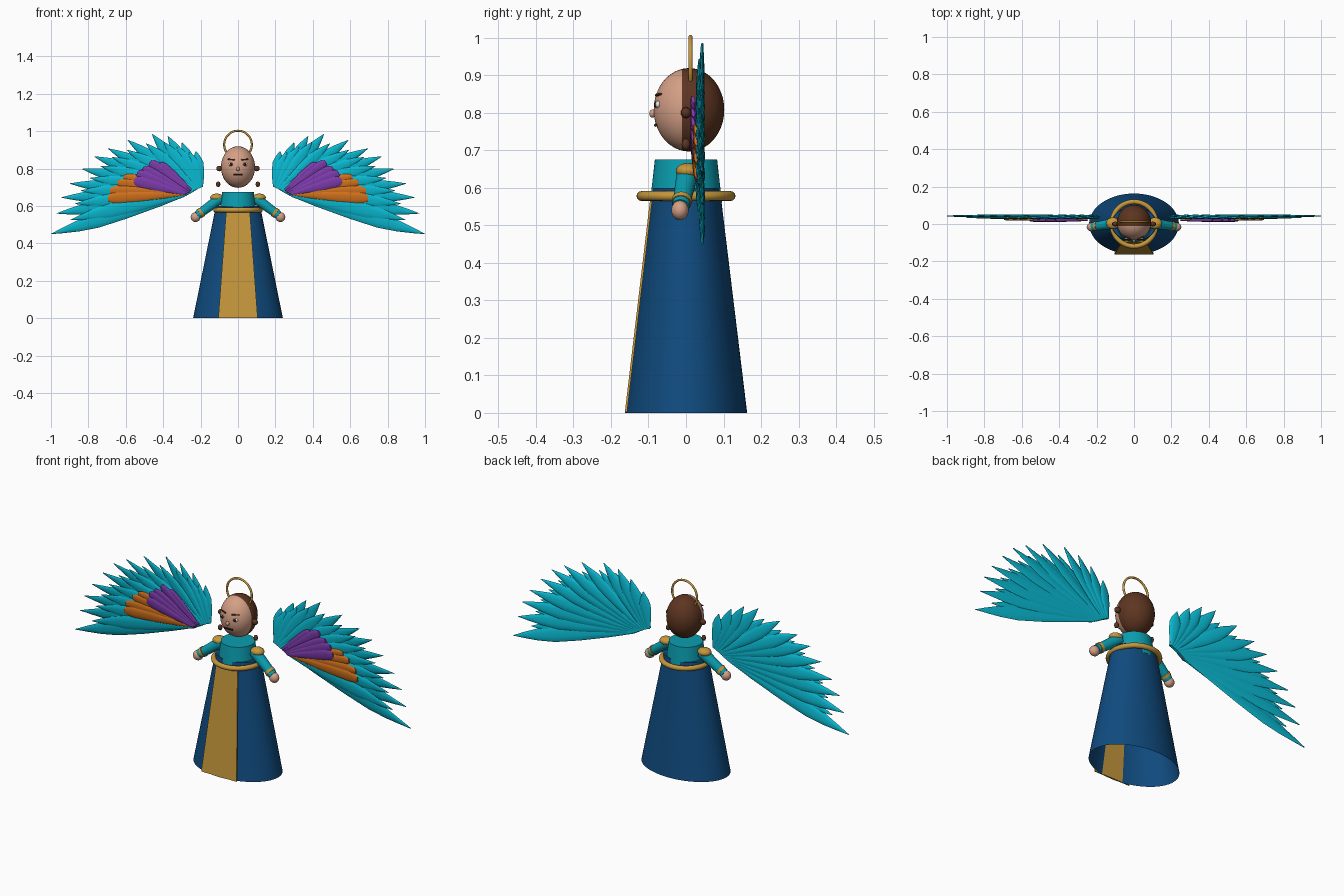
import bpy, bmesh, math
from mathutils import Vector, Matrix

if "Cube" in bpy.data.objects:
    bpy.data.objects.remove(bpy.data.objects["Cube"])


def mat(name, r, g, b):
    m = bpy.data.materials.new(name)
    m.diffuse_color = (r, g, b, 1)
    m.use_nodes = True
    m.node_tree.nodes["Principled BSDF"].inputs["Base Color"].default_value = m.diffuse_color
    return m


CYAN = mat("cyan feather", 0.003, 0.50, 0.66)
TEAL = mat("teal cloth", 0.003, 0.34, 0.43)
BLUE = mat("deep blue", 0.005, 0.07, 0.21)
GOLD = mat("gold", 0.56, 0.31, 0.045)
SKIN = mat("skin", 0.66, 0.35, 0.24)
HAIR = mat("brown hair", 0.11, 0.035, 0.015)
PURPLE = mat("purple feather", 0.21, 0.045, 0.42)
ORANGE = mat("orange feather", 0.66, 0.17, 0.012)
DARK = mat("dark features", 0.03, 0.012, 0.01)
WHITE = mat("eye white", 0.8, 0.78, 0.74)


def finish(name, bm, *mats, angle=40):
    bmesh.ops.recalc_face_normals(bm, faces=bm.faces)
    me = bpy.data.meshes.new(name)
    bm.to_mesh(me)
    bm.free()
    for m in mats:
        me.materials.append(m)
    me.shade_smooth()
    me.set_sharp_from_angle(angle=math.radians(angle))
    ob = bpy.data.objects.new(name, me)
    bpy.context.collection.objects.link(ob)
    return ob


def loft(bm, rings, cap_start=True, cap_end=True):
    """Skin a list of equal-length point rings."""
    vs = [[bm.verts.new(p) for p in ring] for ring in rings]
    n = len(vs[0])
    for a, b in zip(vs, vs[1:]):
        for i in range(n):
            j = (i + 1) % n
            bm.faces.new((a[i], a[j], b[j], b[i]))
    if cap_start:
        bm.faces.new(vs[0])
    if cap_end:
        bm.faces.new(vs[-1])


def oval(rx, ry, z, n=64):
    return [(rx * math.cos(2 * math.pi * i / n), ry * math.sin(2 * math.pi * i / n), z) for i in range(n)]


def ball(name, m, loc, r, seg=24):
    bm = bmesh.new()
    bmesh.ops.create_uvsphere(bm, u_segments=seg, v_segments=seg // 2, radius=1)
    bmesh.ops.transform(bm, matrix=Matrix.Translation(loc) @ Matrix.Diagonal((*r, 1)), verts=bm.verts)
    return finish(name, bm, m, angle=60)


def tube(name, m, a, b, r1, r2, seg=20):
    a, b = Vector(a), Vector(b)
    q = (b - a).to_track_quat('Z', 'Y')
    bm = bmesh.new()
    loft(bm, [[c + q @ Vector(p) for p in oval(r, r, 0, seg)] for c, r in ((a, r1), (b, r2))])
    return finish(name, bm, m)


def ring(name, m, loc, major, minor, upright=False):
    bm = bmesh.new()
    vs = []
    for i in range(48):
        a = 2 * math.pi * i / 48
        row = []
        for j in range(12):
            t = 2 * math.pi * j / 12
            d = major + minor * math.cos(t)
            p = Vector((d * math.cos(a), d * math.sin(a), minor * math.sin(t)))
            if upright:
                p = Vector((p.x, p.z, p.y))
            row.append(bm.verts.new(p + Vector(loc)))
        vs.append(row)
    for i in range(48):
        for j in range(12):
            k, l = (i + 1) % 48, (j + 1) % 12
            bm.faces.new((vs[i][j], vs[k][j], vs[k][l], vs[i][l]))
    return finish(name, bm, m, angle=60)


# Skirt, open underneath
bm = bmesh.new()
loft(bm, [oval(0.24, 0.163, 0), oval(0.118, 0.09, 0.6)], cap_start=False)
finish("skirt", bm, BLUE)

# Flat gold panel leaning on the skirt front
bm = bmesh.new()
loft(bm, [[(-w, y, z), (w, y, z), (w, y + 0.006, z), (-w, y + 0.006, z)]
          for w, y, z in ((0.105, -0.163, 0.002), (0.063, -0.095, 0.575))])
finish("skirt_panel", bm, GOLD)

# Bodice, belt, halo
bm = bmesh.new()
loft(bm, [oval(0.1, 0.096, 0.56), oval(0.084, 0.083, 0.675)])
finish("bodice", bm, TEAL)
ring("belt", GOLD, (0, 0, 0.578), 0.119, 0.013)
ring("halo", GOLD, (0, 0.012, 0.928), 0.074, 0.0055, True)

# Head: skin in front, hair at the back
bm = bmesh.new()
bmesh.ops.create_uvsphere(bm, u_segments=40, v_segments=32, radius=1)
M = (Matrix.Translation((0, 0.008, 0.808)) @ Matrix.Diagonal((0.091, 0.094, 0.111, 1))
     @ Matrix.Rotation(math.pi / 2, 4, 'X'))
bmesh.ops.transform(bm, matrix=M, verts=bm.verts)
for f in bm.faces:
    f.material_index = int(f.calc_center_median().y > -0.012)
finish("head", bm, SKIN, HAIR, angle=60)

# Face
ball("nose", SKIN, (0, -0.089, 0.798), (0.009, 0.009, 0.011), 16)
tube("mouth", DARK, (-0.024, -0.081, 0.767), (0.024, -0.081, 0.767), 0.0045, 0.0045, 8)
for s, side in ((-1, "left"), (1, "right")):
    ball(side + "_eye", WHITE, (s * 0.037, -0.074, 0.822), (0.014, 0.009, 0.010), 16)
    ball(side + "_pupil", DARK, (s * 0.037, -0.081, 0.822), (0.008, 0.005, 0.008), 16)
    tube(side + "_brow", HAIR, (s * 0.018, -0.079, 0.847), (s * 0.054, -0.067, 0.85), 0.004, 0.003, 8)
    # Loose curls beside the head
    ball(side + "_upper_curl", HAIR, (s * 0.1, 0.0, 0.8), (0.018, 0.014, 0.015), 10)
    ball(side + "_lower_curl", HAIR, (s * 0.106, 0.0, 0.716), (0.012, 0.012, 0.016), 8)

    # Arms
    a, b = Vector((s * 0.095, 0.004, 0.64)), Vector((s * 0.218, -0.014, 0.55))
    ball(side + "_shoulder", GOLD, (s * 0.113, 0.004, 0.645), (0.036, 0.031, 0.021))
    tube(side + "_sleeve", TEAL, a, b, 0.029, 0.023)
    tube(side + "_cuff", GOLD, a.lerp(b, 0.80), a.lerp(b, 0.90), 0.027, 0.026)
    ball(side + "_hand", SKIN, (s * 0.227, -0.016, 0.54), (0.026, 0.023, 0.026))

# Feather outlines: (distance along, half width share)
POINTED = [(0, 0.25), (0.2, 0.6), (0.45, 0.9), (0.66, 1), (0.8, 0.74), (0.91, 0.38), (1, 0.02)]
BLUNT = [(0, 0.2), (0.3, 0.6), (0.6, 0.9), (0.86, 1), (0.95, 0.85), (1, 0.45)]


def feather(bm, base, tip, width, outline, s, twist):
    d = tip - base
    side = Vector((0, 1, 0)).cross(d).normalized()
    flat = d.normalized().cross(side)
    rot = Matrix.Rotation(twist, 3, d.normalized())
    side, flat = rot @ side, rot @ flat
    rings = []
    for t, w in outline:
        pts = [base + d * t + side * (x * w * width) + flat * (y * (0.003 + 0.004 * w))
               for x, y, _ in oval(1, 1, 0, 10)]
        rings.append([(p.x * s, p.y, p.z) for p in pts])
    loft(bm, rings)


def feather_row(name, m, tips, roots, y0, y1, width, outline, s, twist=0.14):
    bm = bmesh.new()
    for i, (x, z) in enumerate(tips):
        k = i / (len(tips) - 1)
        r = roots[0].lerp(roots[1], k)
        w = width * (0.85 + 0.25 * k)
        feather(bm, Vector((r.x, y0, r.y)), Vector((x, y1, z)), w, outline, s, twist)
    finish(name, bm, m)


# Wings: long row, shorter covering row, then coloured feathers in front
LONG = [(0.225, 0.893), (0.30, 0.94), (0.375, 0.973), (0.46, 0.985), (0.59, 0.952), (0.695, 0.907),
        (0.77, 0.865), (0.835, 0.798), (0.90, 0.72), (0.945, 0.645), (0.97, 0.56), (1.0, 0.45)]
ROOTS = (Vector((0.195, 0.70)), Vector((0.285, 0.66)))
CENTRE = Vector((0.24, 0.68))
SHORT = []
for p, q in zip(LONG, LONG[1:]):
    SHORT.append(CENTRE.lerp((Vector(p) + Vector(q)) / 2, 0.88))
VIOLETS = [(0.42, 0.825), (0.47, 0.835), (0.51, 0.80), (0.54, 0.775), (0.555, 0.735)]
AMBERS = [(0.61, 0.755), (0.645, 0.725), (0.685, 0.68), (0.695, 0.64)]
INNER = (Vector((0.25, 0.685)), Vector((0.28, 0.665)))
for s, side in ((-1, "left"), (1, "right")):
    feather_row(side + "_long_feathers", CYAN, LONG, ROOTS, 0.04, 0.043, 0.036, POINTED, s)
    feather_row(side + "_short_feathers", CYAN, SHORT, ROOTS, 0.032, 0.036, 0.036, POINTED, s)
    feather_row(side + "_orange_feathers", ORANGE, AMBERS, INNER, 0.024, 0.026, 0.029, BLUNT, s)
    feather_row(side + "_purple_feathers", PURPLE, VIOLETS, INNER, 0.02, 0.019, 0.029, BLUNT, s)
